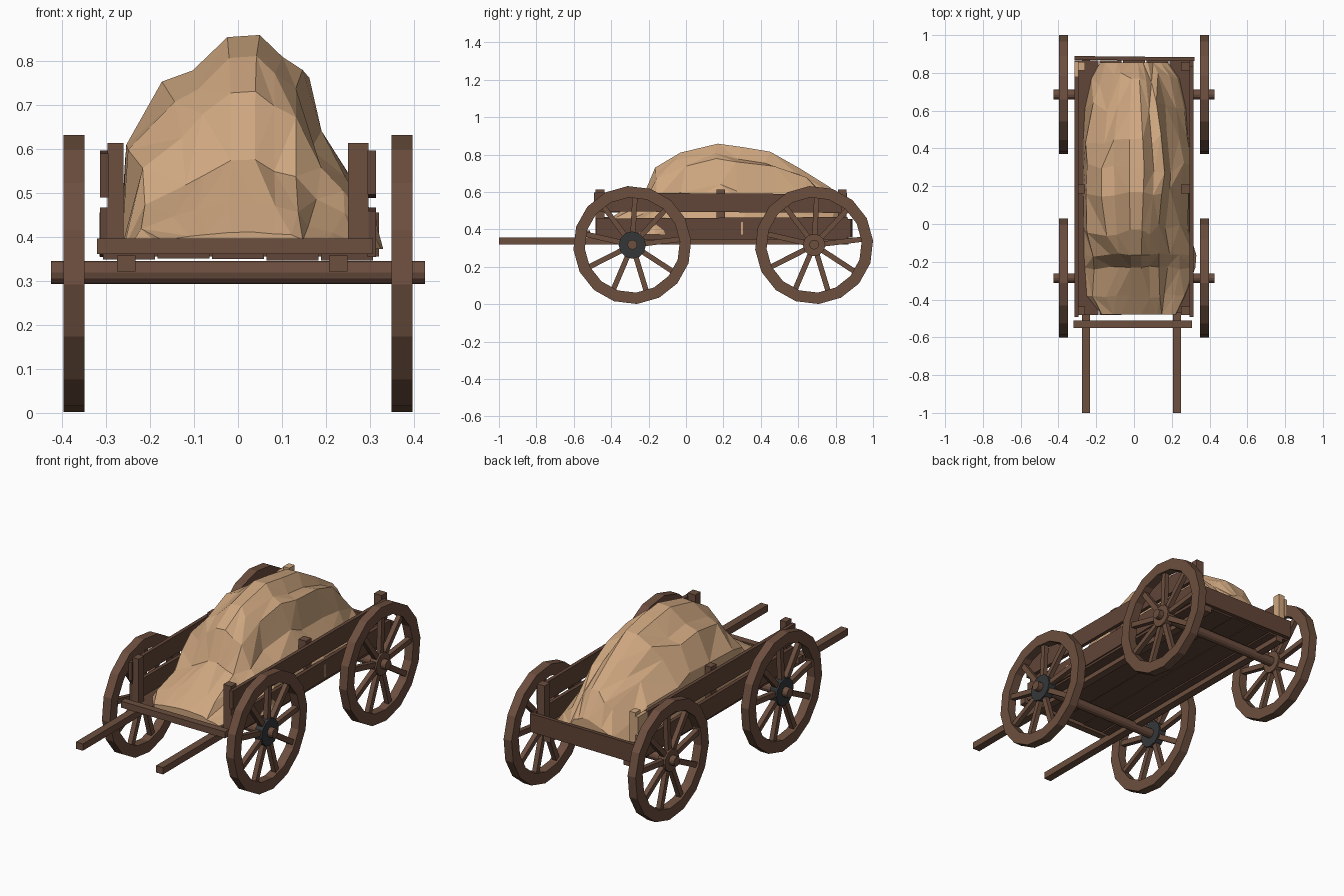
import bpy, bmesh, math, random
from mathutils import Matrix, Vector

random.seed(7)
if "Cube" in bpy.data.objects:
    bpy.data.objects.remove(bpy.data.objects["Cube"])


def material(name, color):
    m = bpy.data.materials.new(name)
    m.use_nodes = True
    m.diffuse_color = (*color, 1)
    m.node_tree.nodes["Principled BSDF"].inputs["Base Color"].default_value = (*color, 1)
    return m


WOOD = material("warm wood", (0.15, 0.077, 0.049))
DARK = material("dark wood", (0.12, 0.059, 0.038))
IRON = material("iron", (0.035, 0.037, 0.04))
TAN = material("tan canvas", (0.62, 0.385, 0.215))


def finish(name, bm, mat):
    bmesh.ops.recalc_face_normals(bm, faces=bm.faces)
    me = bpy.data.meshes.new(name)
    bm.to_mesh(me)
    bm.free()
    me.materials.append(mat)
    ob = bpy.data.objects.new(name, me)
    bpy.context.collection.objects.link(ob)
    return ob


def box(name, lo, hi, mat, turn=Matrix()):
    lo, hi = Vector(lo), Vector(hi)
    bm = bmesh.new()
    place = Matrix.Translation((lo + hi) / 2) @ turn @ Matrix.Diagonal((*(hi - lo), 1))
    bmesh.ops.create_cube(bm, size=1, matrix=place)
    return finish(name, bm, mat)


def rod(name, centre, radius, length, sides, mat):
    # Cylinder lying along x
    bm = bmesh.new()
    bmesh.ops.create_cone(bm, cap_ends=True, segments=sides, radius1=radius, radius2=radius,
                          depth=length, matrix=Matrix.Translation(centre) @ Matrix.Rotation(math.pi / 2, 4, "Y"))
    return finish(name, bm, mat)


def wheel(name, centre, hub_mat, hub_radius):
    c = Vector(centre)
    bm = bmesh.new()
    # Rim: rectangular section swept round a polygon
    sides, rings = 16, []
    for i in range(sides):
        a = math.tau * i / sides + math.radians(4.5)
        d = Vector((0, math.cos(a), math.sin(a)))
        rings.append([bm.verts.new(c + d * r + Vector((x, 0, 0)))
                      for r, x in ((0.316, -0.024), (0.316, 0.024), (0.255, 0.024), (0.255, -0.024))])
    for i in range(sides):
        p, q = rings[i], rings[(i + 1) % sides]
        for k in range(4):
            n = (k + 1) % 4
            bm.faces.new((p[k], p[n], q[n], q[k]))
    # Spokes
    for i in range(9):
        spoke = bmesh.ops.create_cube(bm, size=1, matrix=Matrix.Diagonal((0.026, 0.23, 0.028, 1)))
        turn = Matrix.Rotation(math.tau * i / 9 + 0.12, 4, "X") @ Matrix.Translation((0, 0.15, 0))
        bmesh.ops.transform(bm, matrix=Matrix.Translation(c) @ turn, verts=spoke["verts"])
    finish(name, bm, WOOD)
    rod(name + "_hub", c, hub_radius, 0.044, 12, hub_mat)


# Wheels and axles
for end, y, hub_mat, hub_radius in (("front", -0.287, IRON, 0.073), ("rear", 0.685, WOOD, 0.06)):
    rod(end + "_axle", (0, y, 0.318), 0.026, 0.85, 12, WOOD)
    for side, s in (("left", 1), ("right", -1)):
        wheel(f"{end}_{side}_wheel", (s * 0.373, y, 0.316), hub_mat, hub_radius)

# Long shafts running under the bed, and the front crossbar
for side, x in (("left", 0.228), ("right", -0.254)):
    box(side + "_shaft", (x - 0.021, -1, 0.32), (x + 0.021, 0.87, 0.357), WOOD)
box("front_crossbar", (-0.32, -0.55, 0.36), (0.307, -0.512, 0.395), WOOD)

# Bed planks with small gaps and uneven ends
count, width = 5, 0.118
for i in range(count):
    x = (i - (count - 1) / 2) * 0.124
    sag = random.uniform(-0.004, 0.004)
    box(f"bed_plank_{i + 1}", (x - width / 2, -0.475 + random.uniform(-0.01, 0.02), 0.349 + sag),
        (x + width / 2, 0.865, 0.37 + sag), DARK)

# Side posts and rails; the right rear corner is repaired in pale wood
for side, s in (("left", 1), ("right", -1)):
    for i, y in enumerate((-0.46, 0.185, 0.835)):
        mat = TAN if (s < 0 and i == 2) else WOOD
        xs = sorted((s * (0.25 if s > 0 else 0.26), s * 0.296))
        box(f"{side}_post_{i + 1}", (xs[0], y - 0.023, 0.36), (xs[1], y + 0.023, 0.613), mat)
    xs = sorted((s * 0.294, s * 0.314))
    tilt = Matrix.Rotation(0.006 * s, 4, "X")
    box(side + "_lower_rail", (xs[0], -0.482, 0.358), (xs[1], 0.865, 0.462), DARK, tilt)
    rail_end = 0.835 if s > 0 else 0.78
    box(side + "_upper_rail", (xs[0], -0.492, 0.492), (xs[1], rail_end, 0.592), DARK, tilt.inverted())
box("right_rail_repair", (-0.314, 0.78, 0.495), (-0.294, 0.86, 0.595), TAN)

# Tailboard
box("tailboard", (-0.315, 0.866, 0.355), (0.32, 0.886, 0.455), DARK, Matrix.Rotation(-0.01, 4, "Z"))

# Covered load: a lumpy section lofted along the bed, pinched towards its ends
SECTION = ((-1, 0), (-1, 0.5), (-0.64, 0.76), (-0.41, 0.86), (-0.09, 0.99), (0.17, 1),
           (0.36, 0.9), (0.55, 0.85), (0.67, 0.53), (0.88, 0.36), (1, 0.14), (1, 0))
STATIONS = (  # y, left edge, right edge, top, pinch
    (-0.48, -0.17, 0.22, 0.41, 0), (-0.38, -0.25, 0.27, 0.475, 0.1),
    (-0.23, -0.26, 0.325, 0.575, 0.3), (-0.165, -0.265, 0.33, 0.73, 0.3),
    (-0.03, -0.265, 0.29, 0.81, 0.15), (0.17, -0.268, 0.29, 0.858, 0),
    (0.3, -0.268, 0.315, 0.84, 0), (0.45, -0.268, 0.285, 0.815, 0.05), (0.61, -0.26, 0.275, 0.725, 0.2),
    (0.77, -0.225, 0.24, 0.625, 0.3), (0.855, -0.18, 0.18, 0.5, 0.3))
BASE = 0.372
bm = bmesh.new()
rows = []
for j, (y, x0, x1, top, pinch) in enumerate(STATIONS):
    row = []
    inside = 0 < j < len(STATIONS) - 1
    slack = 0.012 if y < -0.1 else 0.035
    for u, v in SECTION:
        x = u * (x1 if u > 0 else -x0) * (1 - pinch * v)
        z = BASE + v * (top - BASE)
        y_shift = 0
        if inside and 0.2 < v < 0.95:
            x *= random.uniform(0.92, 1.02)
            z += random.uniform(-0.02, 0.012) * min(1, (top - BASE) / 0.3)
            y_shift = random.uniform(-slack, slack)
        row.append(bm.verts.new((x, y + y_shift, z)))
    rows.append(row)
for p, q in zip(rows, rows[1:]):
    for k in range(len(SECTION)):
        n = (k + 1) % len(SECTION)
        quad = (p[k], p[n], q[n], q[k])
        if random.random() < 0.5:
            quad = quad[1:] + quad[:1]
        bm.faces.new((quad[0], quad[1], quad[2]))
        bm.faces.new((quad[0], quad[2], quad[3]))
bm.faces.new(rows[0])
bm.faces.new(rows[-1])
finish("covered_load", bm, TAN)
